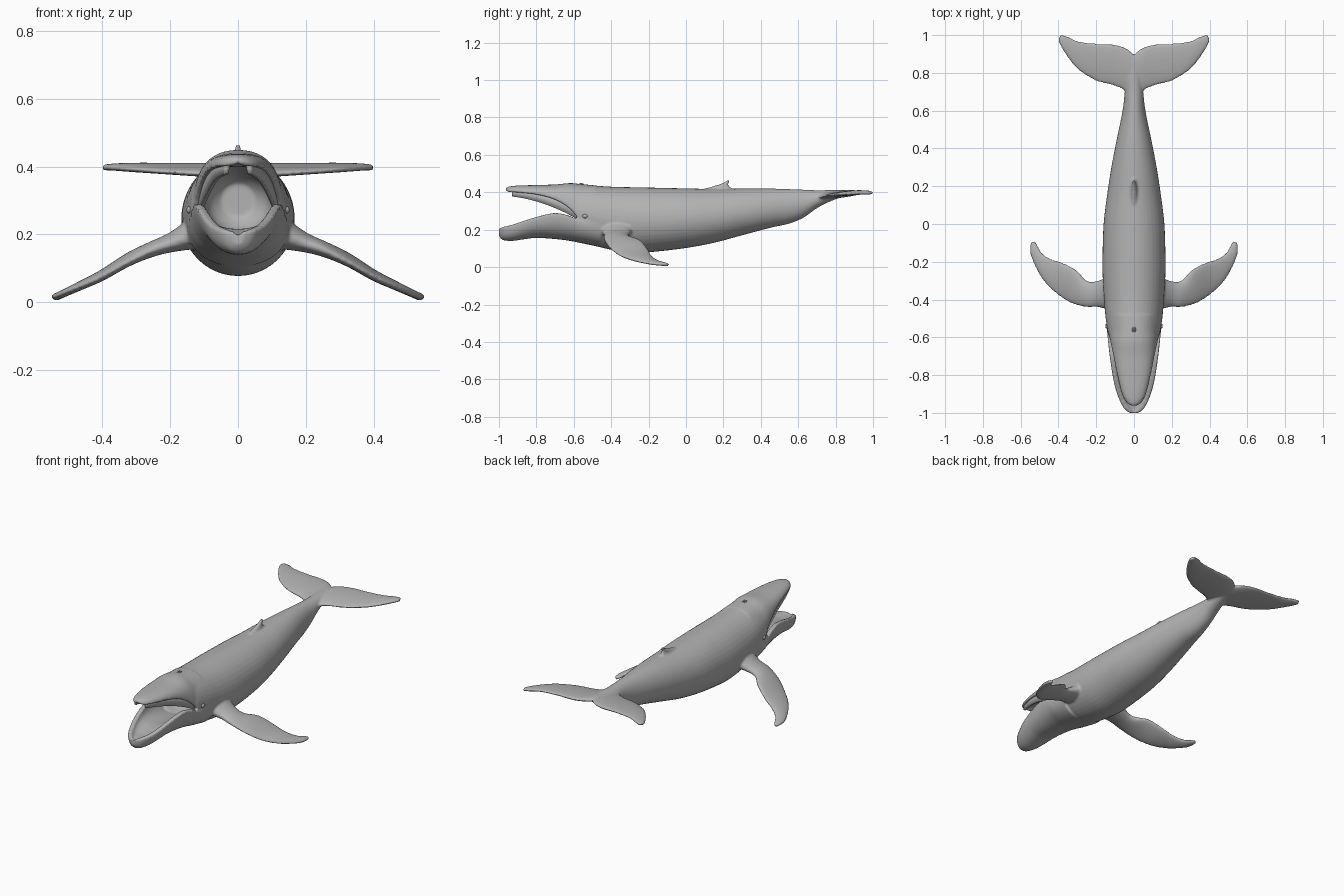
import bpy, bmesh, math
from mathutils import Vector

skin = bpy.data.materials.new("grey_skin")
skin.diffuse_color = (0.45, 0.45, 0.45, 1)


def refine(st, n=5):
    """Catmull-Rom interpolation of a list of stations."""
    out = []
    for i in range(len(st) - 1):
        p = [st[max(i - 1, 0)], st[i], st[i + 1], st[min(i + 2, len(st) - 1)]]
        for k in range(n):
            t = k / n
            out.append([b + 0.5 * t * (c - a + t * (2 * a - 5 * b + 4 * c - d
                        + t * (3 * (b - c) + d - a))) for a, b, c, d in zip(*p)])
    return out + [list(st[-1])]


def loft(bm, rings):
    """Closed skin over rings of points, capped at both ends."""
    vs = [[bm.verts.new(p) for p in r] for r in rings]
    m = len(vs[0])
    for a, b in zip(vs, vs[1:]):
        for j in range(m):
            k = (j + 1) % m
            bm.faces.new((a[j], a[k], b[k], b[j]))
    caps = [bm.faces.new(vs[0]), bm.faces.new(vs[-1])]
    bmesh.ops.triangulate(bm, faces=caps)


def finish(bm, name):
    bmesh.ops.recalc_face_normals(bm, faces=bm.faces)
    me = bpy.data.meshes.new(name)
    bm.to_mesh(me)
    bm.free()
    me.materials.append(skin)
    me.polygons.foreach_set("use_smooth", [True] * len(me.polygons))
    ob = bpy.data.objects.new(name, me)
    bpy.context.collection.objects.link(ob)
    return ob


def oval(y, w, zb, zt, m=40):
    zc, out = zb + 0.48 * (zt - zb), []
    for i in range(m):
        a = 2 * math.pi * i / m
        s = math.sin(a)
        out.append((w * math.cos(a), y, zc + s * ((zt - zc) if s > 0 else (zc - zb))))
    return out


def half_shell(y, w, lip, crown, wall, depth, m=20):
    """C-shaped jaw section: outer arc from lip to lip, then the inner arc back."""
    wi = max(w - wall, w * 0.3)
    ci = crown + math.copysign(min(depth, abs(crown - lip) * 0.75), lip - crown)
    arc = [math.pi * i / m for i in range(m + 1)]

    def pt(a, ww, c):
        co, s = math.cos(a), math.sin(a)
        return (ww * math.copysign(abs(co) ** 0.9, co), y, lip + (c - lip) * s ** 0.85)
    return [pt(a, w, crown) for a in arc] + [pt(a, wi, ci) for a in reversed(arc)]


def fin(bm, stations, up, side, m=20):
    """Blade lofted between leading and trailing edge points plus thickness."""
    up, rings = Vector(up).normalized(), []
    for s in refine(stations):
        lead, trail, th = Vector(s[:3]), Vector(s[3:6]), s[6]
        ring = []
        for i in range(m):
            a = 2 * math.pi * i / m
            p = (lead + trail) / 2 + (lead - trail) / 2 * math.cos(a) + up * (th / 2 * math.sin(a))
            ring.append((p.x * side, p.y, p.z))
        rings.append(ring)
    loft(bm, rings)


bm = bmesh.new()

# trunk with throat pocket: y, half width, bottom, top
throat = [(-0.40, 0.05, 0.25, 0.35), (-0.44, 0.085, 0.215, 0.375),
          (-0.52, 0.105, 0.195, 0.395), (-0.58, 0.112, 0.19, 0.405)]
trunk = [(-0.58, 0.138, 0.135, 0.443), (-0.50, 0.150, 0.117, 0.437), (-0.40, 0.159, 0.093, 0.430),
         (-0.28, 0.166, 0.078, 0.427), (-0.18, 0.167, 0.081, 0.425), (0.0, 0.161, 0.102, 0.421),
         (0.15, 0.143, 0.130, 0.418), (0.30, 0.120, 0.170, 0.420), (0.45, 0.091, 0.210, 0.420),
         (0.55, 0.070, 0.232, 0.417), (0.63, 0.056, 0.265, 0.414), (0.70, 0.049, 0.315, 0.411),
         (0.78, 0.036, 0.355, 0.412), (0.86, 0.018, 0.383, 0.412)]
loft(bm, [oval(*s) for s in refine(throat) + refine(trunk)])

# upper jaw: y, half width, lip height, crown height
upper = [(-0.962, 0.015, 0.406, 0.424), (-0.945, 0.040, 0.402, 0.431), (-0.90, 0.064, 0.399, 0.436),
         (-0.80, 0.089, 0.388, 0.439), (-0.70, 0.109, 0.361, 0.442), (-0.62, 0.126, 0.312, 0.449),
         (-0.56, 0.139, 0.248, 0.444), (-0.48, 0.150, 0.230, 0.437)]
loft(bm, [half_shell(*s, 0.028, 0.040) for s in refine(upper)])

# lower jaw
lower = [(-1.001, 0.020, 0.205, 0.168), (-0.98, 0.050, 0.214, 0.145), (-0.93, 0.078, 0.226, 0.140),
         (-0.87, 0.099, 0.246, 0.148), (-0.80, 0.114, 0.268, 0.156), (-0.70, 0.129, 0.289, 0.150),
         (-0.62, 0.138, 0.273, 0.140), (-0.56, 0.144, 0.246, 0.128), (-0.45, 0.152, 0.235, 0.105)]
loft(bm, [half_shell(*s, 0.027, 0.06) for s in refine(lower)])

# flippers and tail flukes: leading xyz, trailing xyz, thickness
flipper = [(0.12, -0.46, 0.20, 0.12, -0.27, 0.21, 0.10), (0.19, -0.44, 0.175, 0.19, -0.30, 0.18, 0.06),
           (0.25, -0.44, 0.155, 0.25, -0.30, 0.16, 0.046), (0.33, -0.42, 0.115, 0.31, -0.24, 0.14, 0.037),
           (0.41, -0.37, 0.07, 0.39, -0.20, 0.09, 0.031), (0.48, -0.30, 0.04, 0.44, -0.185, 0.062, 0.027),
           (0.53, -0.21, 0.02, 0.49, -0.15, 0.035, 0.023), (0.55, -0.15, 0.014, 0.515, -0.105, 0.02, 0.021),
           (0.547, -0.10, 0.012, 0.525, -0.09, 0.014, 0.017)]
fluke = [(-0.005, 0.66, 0.370, -0.005, 0.895, 0.400, 0.042), (0.05, 0.705, 0.375, 0.04, 0.93, 0.402, 0.038),
         (0.10, 0.73, 0.378, 0.10, 0.95, 0.402, 0.034), (0.20, 0.757, 0.383, 0.20, 0.956, 0.404, 0.028),
         (0.30, 0.82, 0.390, 0.30, 0.97, 0.404, 0.025), (0.37, 0.91, 0.395, 0.35, 0.993, 0.402, 0.021),
         (0.402, 0.97, 0.397, 0.388, 1.003, 0.398, 0.018)]
for side in (1, -1):
    fin(bm, flipper, (0.4, 0, 0.9), side)
    fin(bm, fluke, (0, -0.1, 1), side)

# dorsal fin: leading yz, trailing yz, half width
dorsal = [(0.02, 0.395, 0.30, 0.395, 0.030), (0.10, 0.420, 0.25, 0.420, 0.018),
          (0.17, 0.440, 0.228, 0.438, 0.012), (0.205, 0.454, 0.230, 0.452, 0.009),
          (0.222, 0.466, 0.236, 0.464, 0.007)]
loft(bm, [[(w * math.sin(a), (y0 + y1) / 2 + (y1 - y0) / 2 * math.cos(a),
            (z0 + z1) / 2 + (z1 - z0) / 2 * math.cos(a))
           for a in [math.pi * i / 8 for i in range(16)]]
          for y0, z0, y1, z1, w in refine(dorsal)])

# fuse the parts into one continuous skin
body = finish(bm, "body")
fuse = body.modifiers.new("fuse", 'REMESH')
fuse.mode = 'VOXEL'
fuse.voxel_size = 0.0065
fuse.use_smooth_shade = True
soft = body.modifiers.new("soften", 'SMOOTH')
soft.factor = 0.5
soft.iterations = 4

# baleen strips hanging inside the upper lip: y, outer x, top, bottom
strip = [(-0.93, 0.040, 0.412, 0.378), (-0.85, 0.066, 0.41, 0.364), (-0.75, 0.087, 0.39, 0.335),
         (-0.65, 0.107, 0.36, 0.293), (-0.58, 0.121, 0.33, 0.256), (-0.54, 0.125, 0.32, 0.24)]
bm = bmesh.new()
for side in (1, -1):
    loft(bm, [[(side * x, y, t), (side * x, y, b), (side * (x - 0.012), y, b),
               (side * (x - 0.018), y, t)] for y, x, t, b in refine(strip)])
baleen = finish(bm, "baleen")


# eyes and blowhole
def ball(name, loc, scale):
    b = bmesh.new()
    bmesh.ops.create_uvsphere(b, u_segments=16, v_segments=10, radius=1)
    ob = finish(b, name)
    ob.location, ob.scale = loc, scale


for side, label in ((1, "right"), (-1, "left")):
    ball("eye_" + label, (side * 0.143, -0.54, 0.272), (0.009, 0.014, 0.011))
    ball("blowhole_" + label, (side * 0.006, -0.56, 0.443), (0.004, 0.014, 0.006))
